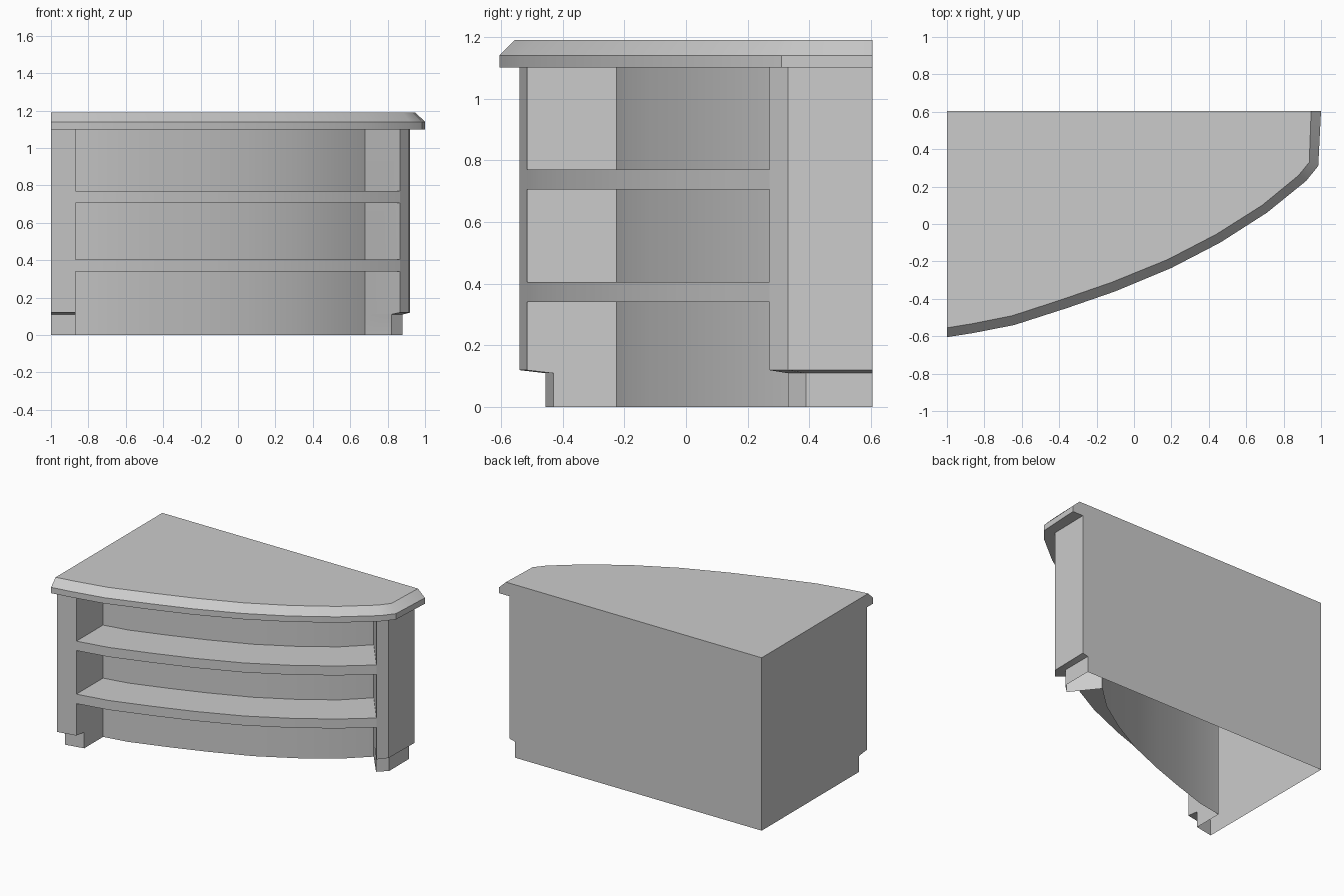
import bpy, bmesh, math

cube = bpy.data.objects.get("Cube")
if cube:
    bpy.data.objects.remove(cube, do_unlink=True)

grey = bpy.data.materials.new("light grey")
grey.use_nodes = True
COLOR = (0.6, 0.6, 0.6, 1)
grey.diffuse_color = COLOR
grey.node_tree.nodes["Principled BSDF"].inputs["Base Color"].default_value = COLOR


def loft(name, rings, cap_bottom=False, cap_top=False):
    """Join closed rings of (points, z), counter-clockwise from above."""
    bm = bmesh.new()
    rows = [[bm.verts.new((x, y, z)) for x, y in pts] for pts, z in rings]
    n = len(rows[0])
    for low, high in zip(rows, rows[1:]):
        for i in range(n):
            j = (i + 1) % n
            bm.faces.new((low[i], low[j], high[j], high[i]))
    if cap_bottom:
        bm.faces.new(rows[0][::-1])
    if cap_top:
        bm.faces.new(rows[-1])
    mesh = bpy.data.meshes.new(name)
    bm.to_mesh(mesh)
    bm.free()
    mesh.materials.append(grey)
    obj = bpy.data.objects.new(name, mesh)
    bpy.context.collection.objects.link(obj)
    bpy.ops.object.select_all(action='DESELECT')
    obj.select_set(True)
    bpy.context.view_layer.objects.active = obj
    bpy.ops.object.shade_smooth_by_angle(angle=math.radians(30))
    return obj


BACK = 0.605

# Curved fronts: shelf edge and the recessed wall behind it
front = [(-.87, -.515), (-.65, -.475), (-.38, -.39), (-.12, -.30),
         (.17, -.18), (.43, -.04), (.67, .115), (.865, .27)]
recess = [(-.87, -.225), (-.70, -.195), (-.45, -.115), (-.21, -.03),
          (.06, .08), (.30, .21), (.52, .355), (.68, .505)]

# Cabinet shell with two posts, stepped in at the feet and open underneath
post = [(-1, BACK), (-1, -.54), front[0]] + recess + [front[-1], (.915, .33), (.92, BACK)]
foot = [(-1, BACK), (-1, -.455), (-.87, -.43)] + recess + [(.82, .33), (.88, .388), (.88, BACK)]
loft("cabinet_body", [(foot, 0), (foot, .11), (post, .12), (post, 1.10)])

# Shelves filling the recess up to the front curve
shelf = front + recess[::-1]
for name, z0, z1 in (("lower_shelf", .34, .405), ("upper_shelf", .705, .77)):
    loft(name, [(shelf, z0), (shelf, z1)], True, True)

# Countertop with a chamfered front and end
outer = [(-1, BACK), (-1, -.605), (-.86, -.583), (-.64, -.54), (-.36, -.45), (-.10, -.36),
         (.20, -.235), (.46, -.10), (.71, .06), (.92, .23), (.985, .31), (1, BACK)]
inner = [(-1, BACK), (-1, -.555), (-.865, -.533), (-.65, -.49), (-.38, -.402), (-.12, -.312),
         (.18, -.19), (.44, -.055), (.685, .10), (.88, .26), (.937, .33), (.947, BACK)]
loft("countertop", [(outer, 1.10), (outer, 1.14), (inner, 1.19)], True, True)
